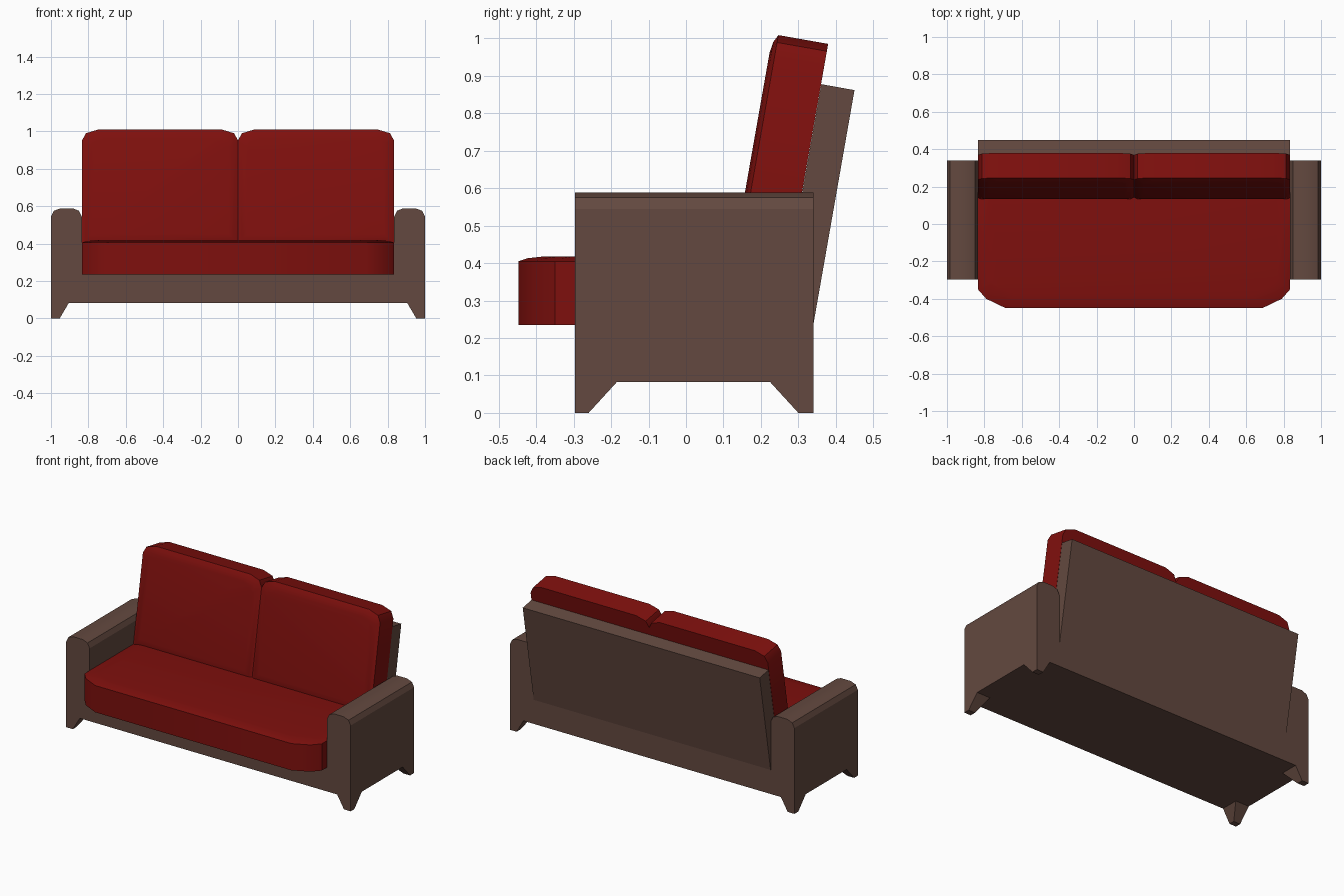
import bpy, bmesh, math
from math import radians, sin, cos

if "Cube" in bpy.data.objects:
    bpy.data.objects.remove(bpy.data.objects["Cube"])


def material(name, rgb):
    m = bpy.data.materials.new(name)
    m.diffuse_color = (*rgb, 1)
    m.use_nodes = True
    m.node_tree.nodes["Principled BSDF"].inputs["Base Color"].default_value = m.diffuse_color
    return m


BROWN = material("brown_frame", (0.125, 0.066, 0.05))
RED = material("red_fabric", (0.21, 0.005, 0.004))


def loft(name, loops, mat, smooth=None):
    """Skin a list of equal-length point loops and cap both ends."""
    bm = bmesh.new()
    rings = [[bm.verts.new(p) for p in loop] for loop in loops]
    n = len(rings[0])
    for a, b in zip(rings, rings[1:]):
        for i in range(n):
            j = (i + 1) % n
            bm.faces.new((a[i], a[j], b[j], b[i]))
    bm.faces.new(rings[0])
    bm.faces.new(rings[-1])
    bmesh.ops.recalc_face_normals(bm, faces=bm.faces)
    me = bpy.data.meshes.new(name)
    bm.to_mesh(me)
    bm.free()
    me.materials.append(mat)
    ob = bpy.data.objects.new(name, me)
    bpy.context.collection.objects.link(ob)
    if smooth:
        bpy.ops.object.select_all(action='DESELECT')
        ob.select_set(True)
        bpy.context.view_layer.objects.active = ob
        bpy.ops.object.shade_smooth_by_angle(angle=radians(smooth))
    return ob


def inset(outline, d):
    """Shrink an outline by d on every side, about its middle."""
    def axis(vals):
        mid = (min(vals) + max(vals)) / 2
        k = 1 - 2 * d / (max(vals) - min(vals))
        return [mid + (v - mid) * k for v in vals]
    return list(zip(axis([p[0] for p in outline]), axis([p[1] for p in outline])))


# Frame: U-shaped profile with rounded arm tops, extruded front to back
half = [(0.835, 0.235), (0.835, 0.545), (0.85, 0.575), (0.882, 0.588),
        (0.95, 0.588), (0.985, 0.575), (1.0, 0.545), (1.0, 0.082)]
profile = half + [(-x, z) for x, z in reversed(half)]
loft("frame", [[(x, y, z) for x, z in profile] for y in (-0.297, 0.34)], BROWN, 25)

# Tapered corner legs
for sx, side in ((1, "right"), (-1, "left")):
    for y0, y_foot, y_top, end in ((-0.297, -0.26, -0.185, "front"),
                                   (0.34, 0.30, 0.225, "back")):
        loops = [[(sx, y0, z), (sx * x, y0, z), (sx * x, y, z), (sx, y, z)]
                 for x, y, z in ((0.953, y_foot, 0), (0.905, y_top, 0.082))]
        loft(f"{end}_{side}_leg", loops, BROWN)

# Slanted back panel
panel = [(0.34, 0.235), (0.45, 0.862), (0.361, 0.878), (0.248, 0.235)]
loft("back_panel", [[(x, y, z) for y, z in panel] for x in (-0.833, 0.833)], BROWN)

# Seat cushion with rounded front corners and a soft top edge
corner = [(0.834, 0.26), (0.834, -0.35), (0.79, -0.4), (0.69, -0.448)]
outline = corner + [(-x, y) for x, y in reversed(corner)]
loft("seat_cushion",
     [[(x, y, z) for x, y in inset(outline, d)]
      for d, z in ((0, 0.235), (0, 0.405), (0.025, 0.413), (0.07, 0.418))], RED, 30)

# Two back cushions leaning back 10 degrees, softened towards the front
TILT = radians(10)
W, H = 0.834, 0.62
shape = [(0, 0), (W, 0), (W, H - 0.06), (W - 0.02, H - 0.02), (W - 0.085, H),
         (0.085, H), (0.02, H - 0.02), (0, H - 0.06)]


def lean(x, up, out):
    """Place a point given height along, and distance out from, the back panel."""
    return (x, 0.272 + up * sin(TILT) - out * cos(TILT),
            0.375 + up * cos(TILT) + out * sin(TILT))


for sx, side in ((1, "right"), (-1, "left")):
    loft(f"{side}_back_cushion",
         [[lean(sx * x, up, out) for x, up in inset(shape, d)]
          for d, out in ((0, 0), (0, 0.135), (0.02, 0.145), (0.05, 0.15))], RED, 30)
